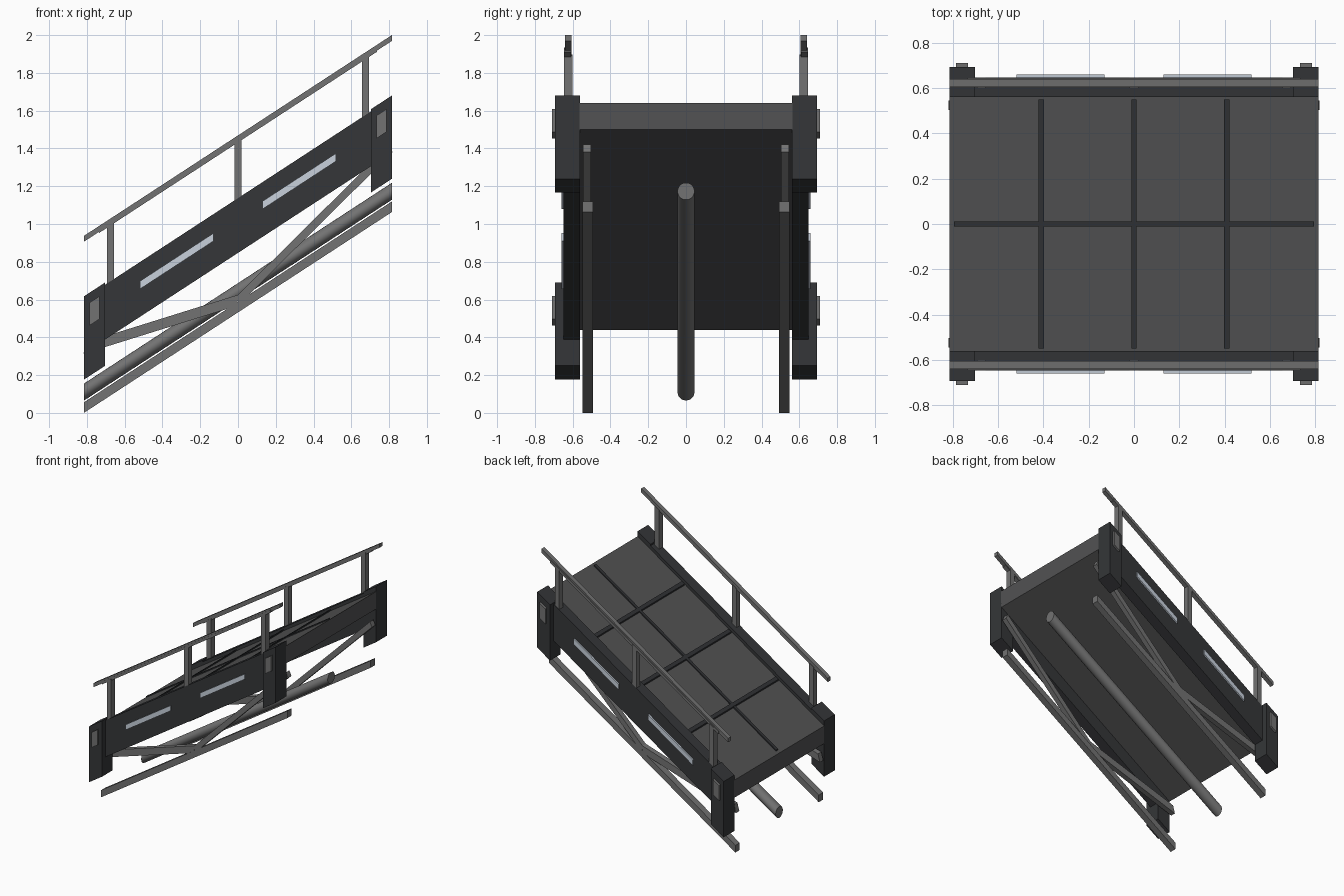
import bpy, bmesh, math
from mathutils import Matrix, Vector

if "Cube" in bpy.data.objects:
    bpy.data.objects.remove(bpy.data.objects["Cube"])

SLOPE = 0.652  # rise of the ramp per unit of x


def material(name, col):
    m = bpy.data.materials.new(name)
    m.diffuse_color = (*col, 1)
    m.use_nodes = True
    m.node_tree.nodes["Principled BSDF"].inputs["Base Color"].default_value = m.diffuse_color
    return m


DARK = material("dark_metal", (0.035, 0.037, 0.04))
DECK = material("deck_grey", (0.085, 0.085, 0.087))
STRIP = material("strip_dark", (0.03, 0.032, 0.035))
STEEL = material("steel_grey", (0.17, 0.17, 0.17))
LIGHT = material("light_panel", (0.58, 0.64, 0.72))


def finish(name, bm, mat):
    # Shear every part so that it follows the incline
    for v in bm.verts:
        v.co.z += SLOPE * v.co.x
    bmesh.ops.recalc_face_normals(bm, faces=bm.faces)
    me = bpy.data.meshes.new(name)
    bm.to_mesh(me)
    bm.free()
    me.materials.append(mat)
    ob = bpy.data.objects.new(name, me)
    bpy.context.collection.objects.link(ob)
    return ob


def box(name, x, y, z, mat, tilt=0.0):
    bm = bmesh.new()
    size = (x[1] - x[0], y[1] - y[0], z[1] - z[0])
    mid = Vector((sum(x) / 2, sum(y) / 2, sum(z) / 2))
    mtx = Matrix.Translation(mid) @ Matrix.Rotation(tilt, 4, 'Y') @ Matrix.Diagonal((*size, 1))
    bmesh.ops.create_cube(bm, size=1, matrix=mtx)
    return finish(name, bm, mat)


def sided(y, s):
    return tuple(sorted((y[0] * s, y[1] * s)))


# Deck with its raised strips
box("deck", (-0.815, 0.815), (-0.565, 0.565), (0.97, 1.109), DECK)
for i, x in enumerate((-0.41, 0, 0.41)):
    box(f"cross_strip_{i}", (x - 0.012, x + 0.012), (-0.55, 0.55), (1.10, 1.12), STRIP)
box("centre_strip", (-0.795, 0.795), (-0.012, 0.012), (1.10, 1.119), STRIP)

# Central pipe under the deck
bm = bmesh.new()
bmesh.ops.create_cone(bm, cap_ends=True, segments=20, radius1=0.045, radius2=0.045, depth=1.63,
                      matrix=Matrix.Translation((0, 0, 0.642)) @ Matrix.Rotation(math.pi / 2, 4, 'Y'))
for f in bm.faces:
    f.smooth = len(f.verts) == 4
pipe = finish("under_pipe", bm, STEEL)
for e in pipe.data.edges:
    a, b = (pipe.data.vertices[i].co.x for i in e.vertices)
    e.use_edge_sharp = abs(a - b) < 0.2

for s, side in ((-1, "front"), (1, "back")):
    # Side panel with two light slots
    box(f"{side}_side_panel", (-0.75, 0.75), sided((0.56, 0.648), s), (0.847, 1.137), DARK)
    for e in (-1, 1):
        box(f"{side}_light_slot_{e}", sided((0.13, 0.52), e), sided((0.64, 0.66), s), (0.994, 1.036), LIGHT)

        # Corner post and plate
        box(f"{side}_corner_post_{e}", sided((0.703, 0.815), e), sided((0.56, 0.693), s), (0.708, 1.149), DARK)
        box(f"{side}_post_plate_{e}", sided((0.733, 0.785), e), sided((0.68, 0.71), s), (0.975, 1.096), STEEL)

        # Diagonal brace rising from the lower beam to the deck end
        a, b = Vector((0, 0.597)), Vector((0.81, 0.872))
        m, d = (a + b) / 2, b - a
        h = d.length / 2
        box(f"{side}_brace_{e}", (m.x * e - h, m.x * e + h), sided((0.503, 0.545), s),
            (m.y - 0.027, m.y + 0.027), STEEL, -e * math.atan2(d.y, d.x))

    # Lower beam
    box(f"{side}_lower_beam", (-0.815, 0.815), sided((0.493, 0.547), s), (0.532, 0.588), STEEL)

    # Handrail and its uprights
    box(f"{side}_handrail", (-0.815, 0.815), sided((0.605, 0.64), s), (1.438, 1.469), STEEL)
    box(f"{side}_rail_underside", (-0.735, 0.735), sided((0.608, 0.645), s), (1.432, 1.455), STEEL)
    for i, x in enumerate((-0.675, 0, 0.675)):
        box(f"{side}_rail_upright_{i}", (x - 0.019, x + 0.019), sided((0.601, 0.647), s), (1.10, 1.445), STEEL)
